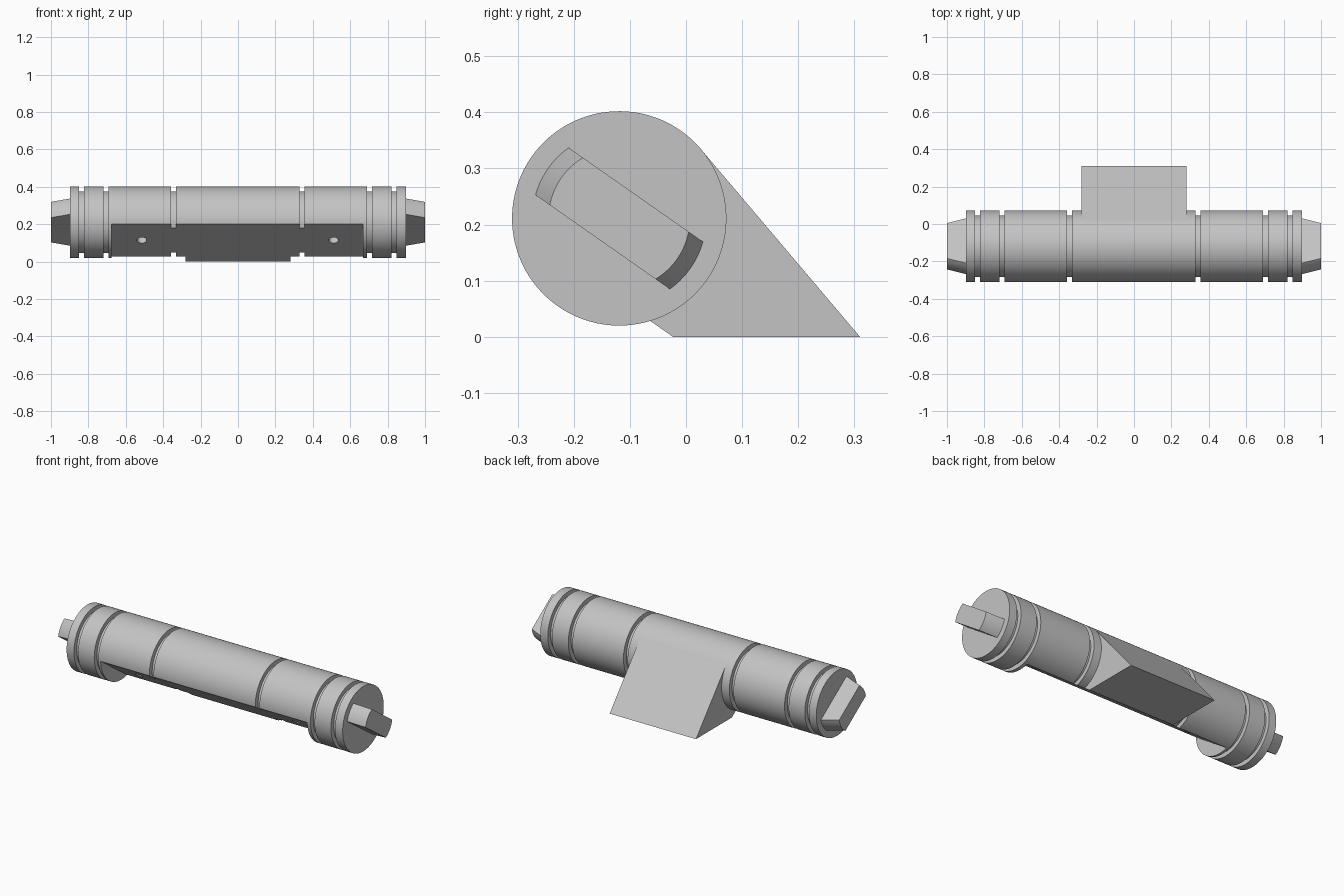
import bpy, bmesh
from math import cos, sin, pi, radians, sqrt
from mathutils import Matrix, Vector

cube = bpy.data.objects.get("Cube")
if cube:
    bpy.data.objects.remove(cube)

gray = bpy.data.materials.new("plain gray")
gray.use_nodes = True
COLOR = (0.55, 0.55, 0.55, 1)
gray.diffuse_color = COLOR
gray.node_tree.nodes["Principled BSDF"].inputs["Base Color"].default_value = COLOR

# Tilted frame of the barrel: local x is its axis, local -z faces the flat
R, FLAT = 0.191, 0.118
AXIS = Vector((0, -0.119, 0.211))
FRAME = Matrix.Translation(AXIS) @ Matrix.Rotation(radians(-35), 4, 'X')


def finish(name, bm, matrix):
    bmesh.ops.recalc_face_normals(bm, faces=bm.faces)
    bm.transform(matrix)
    mesh = bpy.data.meshes.new(name)
    bm.to_mesh(mesh)
    bm.free()
    mesh.materials.append(gray)
    obj = bpy.data.objects.new(name, mesh)
    bpy.context.collection.objects.link(obj)
    return obj


def turned(name, profile, matrix=FRAME, sides=128):
    """Solid of revolution about local x from (x, radius) points."""
    bm = bmesh.new()
    rings = [[bm.verts.new((x, r * cos(2 * pi * i / sides), r * sin(2 * pi * i / sides)))
              for i in range(sides)] for x, r in profile]
    for a, b in zip(rings, rings[1:]):
        for i in range(sides):
            j = (i + 1) % sides
            bm.faces.new((a[i], a[j], b[j], b[i]))
    bm.faces.new(rings[0])
    bm.faces.new(rings[-1])
    return finish(name, bm, matrix)


def box(name, lo, hi):
    bm = bmesh.new()
    lo, hi = Vector(lo), Vector(hi)
    bmesh.ops.create_cube(bm, size=1, matrix=Matrix.Translation((lo + hi) / 2)
                          @ Matrix.Diagonal((*(hi - lo), 1)))
    return finish(name, bm, FRAME)


def carve(obj, tool, operation='DIFFERENCE'):
    tool.hide_render = True
    mod = obj.modifiers.new("carve", 'BOOLEAN')
    mod.operation, mod.object, mod.solver = operation, tool, 'EXACT'
    bpy.context.view_layer.objects.active = obj
    bpy.ops.object.modifier_apply(modifier=mod.name)
    bpy.data.objects.remove(tool)


def smooth(obj):
    bpy.ops.object.select_all(action='DESELECT')
    obj.select_set(True)
    bpy.context.view_layer.objects.active = obj
    bpy.ops.object.shade_smooth_by_angle(angle=radians(25))


# Barrel with square ring grooves
END, GROOVE_R, GROOVE_W = 0.898, 0.165, 0.027
profile = [(-END, R)]
for x in (-0.837, -0.705, -0.346, 0.343, 0.702, 0.835):
    a, b = x - GROOVE_W / 2, x + GROOVE_W / 2
    profile += [(a, R), (a, GROOVE_R), (b, GROOVE_R), (b, R)]
profile.append((END, R))
barrel = turned("barrel", profile)

# Flat recess along the lower front
carve(barrel, box("flat_cutter", (-0.677, -0.3, -0.4), (0.667, 0.3, -FLAT)))

# Two screw holes in the flat
for x in (-0.514, 0.511):
    hole = FRAME @ Matrix.Translation((x, 0, 0)) @ Matrix.Rotation(pi / 2, 4, 'Y')
    carve(barrel, turned("hole_cutter", [(0, 0.026), (0.2, 0.026)], hole, 32))
smooth(barrel)

# Tapered drive lugs at both ends
for side, name in ((-1, "right_lug"), (1, "left_lug")):
    lug = turned(name, [(side * 0.88, 0.16), (side, 0.126)])
    carve(lug, box("slab", (-2, -0.3, -0.0515), (2, 0.3, 0.0515)), 'INTERSECT')
    smooth(lug)

# Wedge foot: top tangent to the barrel, underside continuing the flat
heel = FRAME @ Vector((0, sqrt(R * R - FLAT * FLAT), -FLAT))
along = FRAME.to_3x3() @ Vector((0, 1, 0))
corner = heel - along * (heel.z / along.z)
tangent = AXIS + Vector((0, 0.767, 0.64)) * R
outline = [AXIS, heel, corner, Vector((0, 0.31, 0)), tangent]
bm = bmesh.new()
face = bm.faces.new([bm.verts.new((-0.282, p.y, p.z)) for p in outline])
new = bmesh.ops.extrude_face_region(bm, geom=[face])["geom"]
bmesh.ops.translate(bm, vec=(0.562, 0, 0),
                    verts=[v for v in new if isinstance(v, bmesh.types.BMVert)])
finish("wedge_foot", bm, Matrix())
